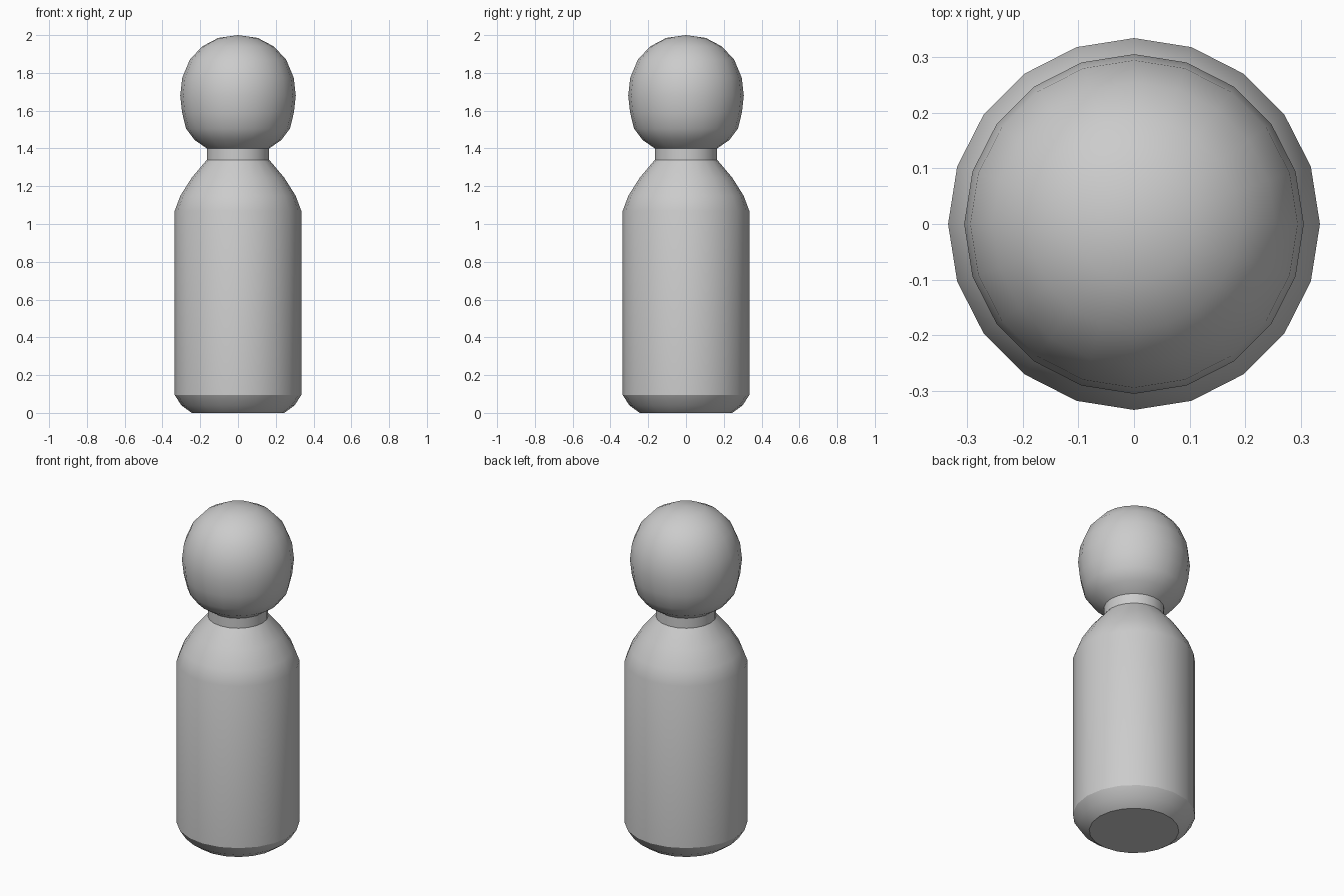
import bpy, bmesh, math

if "Cube" in bpy.data.objects:
    bpy.data.objects.remove(bpy.data.objects["Cube"])

SIDES = 20


def lathe(name, profile):
    """Revolve an (r, z) profile around the z axis; r = 0 makes a pole."""
    bm = bmesh.new()
    verts = [bm.verts.new((r, 0, z)) for r, z in profile]
    edges = [bm.edges.new(pair) for pair in zip(verts, verts[1:])]
    bmesh.ops.spin(bm, geom=verts + edges, cent=(0, 0, 0), axis=(0, 0, 1),
                   angle=math.tau, steps=SIDES, use_duplicate=False)
    bmesh.ops.remove_doubles(bm, verts=bm.verts, dist=0.0005)
    rim = [e for e in bm.edges if e.is_boundary]
    if rim:  # flat base
        bmesh.ops.contextual_create(bm, geom=rim)
    bmesh.ops.recalc_face_normals(bm, faces=bm.faces)
    mesh = bpy.data.meshes.new(name)
    bm.to_mesh(mesh)
    bm.free()
    obj = bpy.data.objects.new(name, mesh)
    bpy.context.collection.objects.link(obj)
    bpy.context.view_layer.objects.active = obj
    obj.select_set(True)
    bpy.ops.object.shade_smooth_by_angle(angle=math.radians(30))
    return obj


# body with bevelled base and rounded shoulders
body = [(0.245, 0), (0.30, 0.04), (0.335, 0.095), (0.335, 1.07),
        (0.305, 1.15), (0.245, 1.245)]
# short neck
neck = [(0.165, 1.34), (0.165, 1.40)]
# round head, slightly narrowed towards the chin
head = [(0.23, 1.445), (0.275, 1.505), (0.296, 1.59), (0.306, 1.68),
        (0.295, 1.775), (0.255, 1.87), (0.19, 1.94), (0.105, 1.985), (0, 2.0)]

lathe("peg_figure", body + neck + head)
